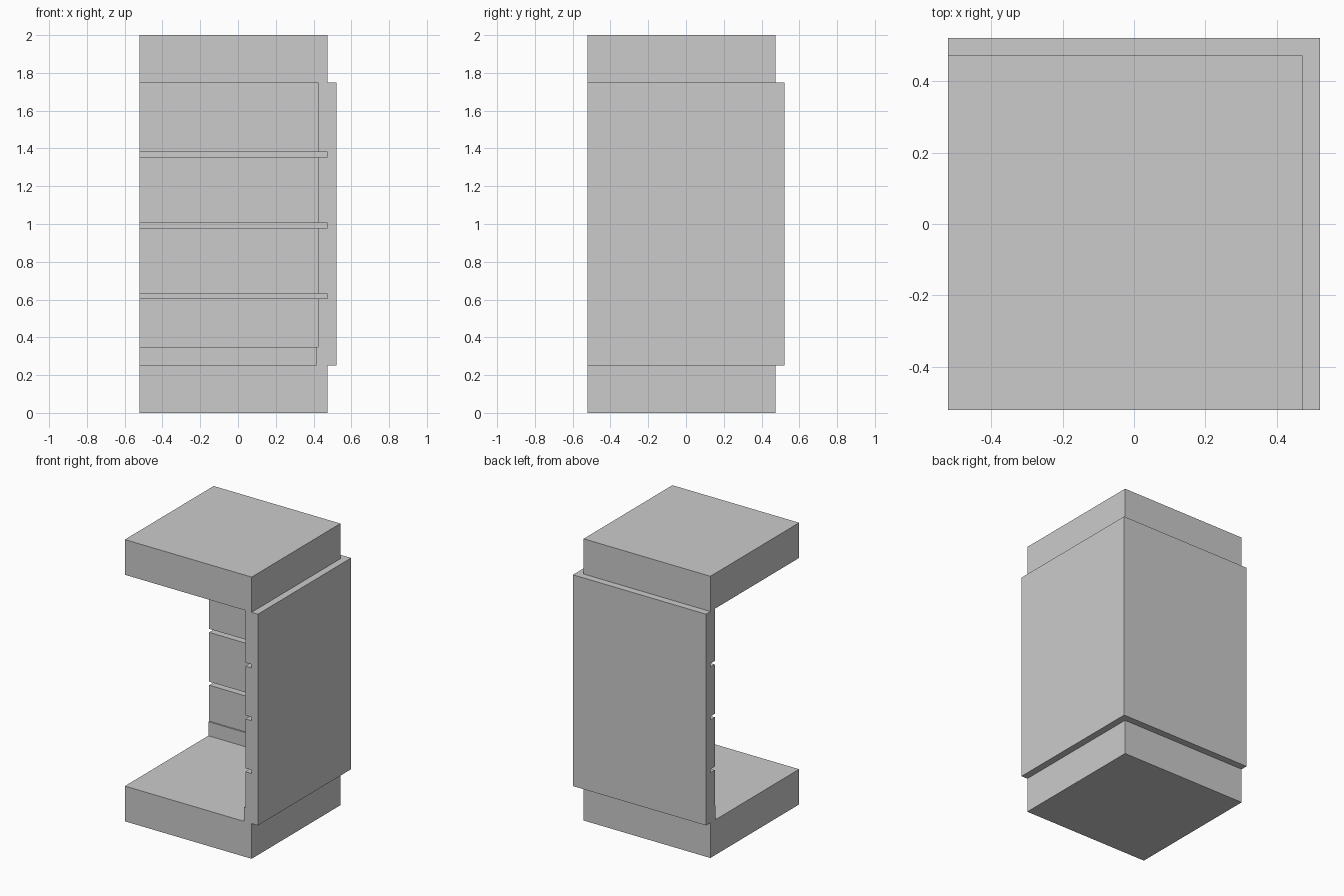
import bpy, bmesh

if "Cube" in bpy.data.objects:
    bpy.data.objects.remove(bpy.data.objects["Cube"])

H = 0.5225                 # half of the overall footprint
SLAB = 0.473               # far edge of floor and ceiling slabs, and groove depth
WALL = 0.423               # inner face of the walls
SKIRT = 0.413              # inner face of the skirting
Z0, Z1 = 0.25, 1.75        # wall bottom and top


def finish(bm, name):
    bmesh.ops.recalc_face_normals(bm, faces=bm.faces)
    mesh = bpy.data.meshes.new(name)
    bm.to_mesh(mesh)
    bm.free()
    bpy.context.collection.objects.link(bpy.data.objects.new(name, mesh))


def slab(name, z0, z1):
    bm = bmesh.new()
    bmesh.ops.create_cube(bm, size=1)
    size, mid = SLAB + H, (SLAB - H) / 2
    bmesh.ops.scale(bm, vec=(size, size, z1 - z0), verts=bm.verts)
    bmesh.ops.translate(bm, vec=(mid, mid, (z0 + z1) / 2), verts=bm.verts)
    finish(bm, name)


def corner_sweep(name, profile):
    """Sweep a closed (offset, z) profile round the mitred back-right corner."""
    bm = bmesh.new()
    front = [bm.verts.new((d, -H, z)) for d, z in profile]
    corner = [bm.verts.new((d, d, z)) for d, z in profile]
    left = [bm.verts.new((-H, d, z)) for d, z in profile]
    n = len(profile)
    for a, b in ((front, corner), (corner, left)):
        for i in range(n):
            j = (i + 1) % n
            bm.faces.new((a[i], a[j], b[j], b[i]))
    bm.faces.new(front)
    bm.faces.new(left)
    finish(bm, name)


# Floor and ceiling slabs
slab("floor_slab", 0, Z0)
slab("ceiling_slab", Z1, 2)

# L-shaped wall with a skirting step and three shelf grooves
profile = [(H, Z0), (SKIRT, Z0), (SKIRT, 0.35), (WALL, 0.35)]
for z in (0.605, 0.98, 1.355):
    profile += [(WALL, z), (SLAB, z), (SLAB, z + 0.025), (WALL, z + 0.025)]
profile += [(WALL, Z1), (H, Z1)]
corner_sweep("corner_wall", profile)
